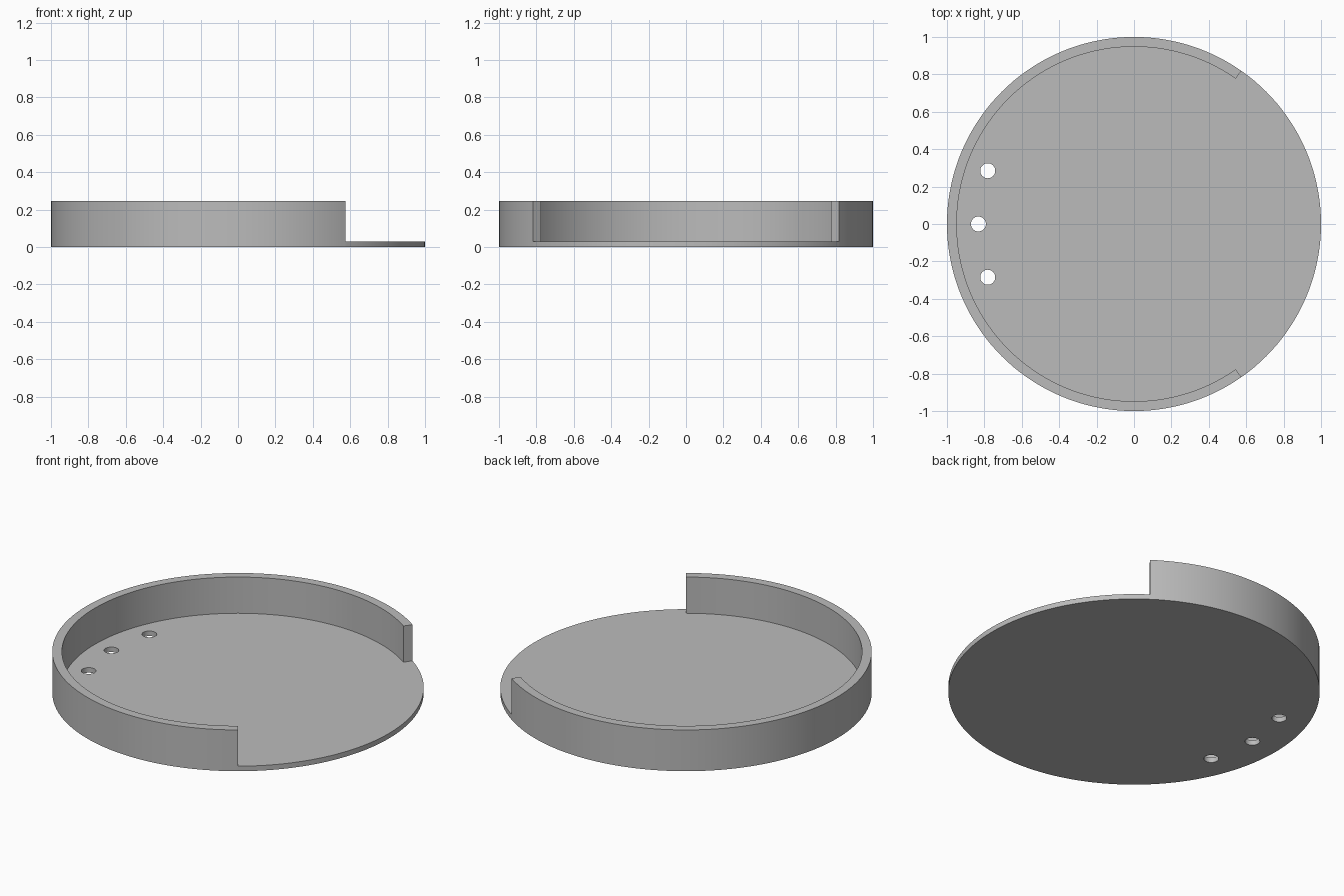
import bpy
import bmesh
from math import cos, sin, radians

if "Cube" in bpy.data.objects:
    bpy.data.objects.remove(bpy.data.objects["Cube"], do_unlink=True)

FLOOR, HEIGHT = 0.03, 0.245
OUTER, INNER = 1.0, 0.948
OPENING = 55          # half angle of the gap in the rim, in degrees
STEP = 2.5            # facet angle of the round parts

grey = bpy.data.materials.new("plain grey")
grey.use_nodes = True
colour = (0.5, 0.5, 0.5, 1)
grey.diffuse_color = colour
grey.node_tree.nodes["Principled BSDF"].inputs["Base Color"].default_value = colour


def arc(radius, start, end, step=STEP, centre=(0, 0)):
    count = round((end - start) / step)
    angles = [radians(start + i * step) for i in range(count + 1)]
    return [(centre[0] + radius * cos(a), centre[1] + radius * sin(a)) for a in angles]


def prism(name, outline, bottom, top):
    bm = bmesh.new()
    face = bm.faces.new([bm.verts.new((x, y, bottom)) for x, y in outline])
    extruded = bmesh.ops.extrude_face_region(bm, geom=[face])
    verts = [v for v in extruded["geom"] if isinstance(v, bmesh.types.BMVert)]
    bmesh.ops.translate(bm, verts=verts, vec=(0, 0, top - bottom))
    bmesh.ops.recalc_face_normals(bm, faces=bm.faces)
    mesh = bpy.data.meshes.new(name)
    bm.to_mesh(mesh)
    bm.free()
    mesh.materials.append(grey)
    obj = bpy.data.objects.new(name, mesh)
    bpy.context.collection.objects.link(obj)
    return obj


def cut(target, cutter):
    cutter.hide_render = True
    mod = target.modifiers.new("cut", "BOOLEAN")
    mod.operation = "DIFFERENCE"
    mod.solver = "EXACT"
    mod.object = cutter
    bpy.context.view_layer.objects.active = target
    bpy.ops.object.modifier_apply(modifier=mod.name)
    bpy.data.objects.remove(cutter, do_unlink=True)


# Solid round tray
tray = prism("tray", arc(OUTER, 0, 360 - STEP), 0, HEIGHT)

# Hollow inside the rim, running out through the opening
hollow = arc(INNER, OPENING, 360 - OPENING) + arc(OUTER * 1.2, -OPENING, OPENING)
cut(tray, prism("hollow_cutter", hollow, FLOOR, HEIGHT * 2))

# Three drain holes opposite the opening
for angle in (160, 180, 200):
    centre = arc(0.832, angle, angle)[0]
    hole = arc(0.04, 0, 350, 10, centre)
    cut(tray, prism("hole_cutter", hole, -HEIGHT, HEIGHT * 2))

# Smooth round walls with crisp edges
bpy.ops.object.select_all(action="DESELECT")
tray.select_set(True)
bpy.context.view_layer.objects.active = tray
bpy.ops.object.shade_smooth_by_angle(angle=radians(30))
